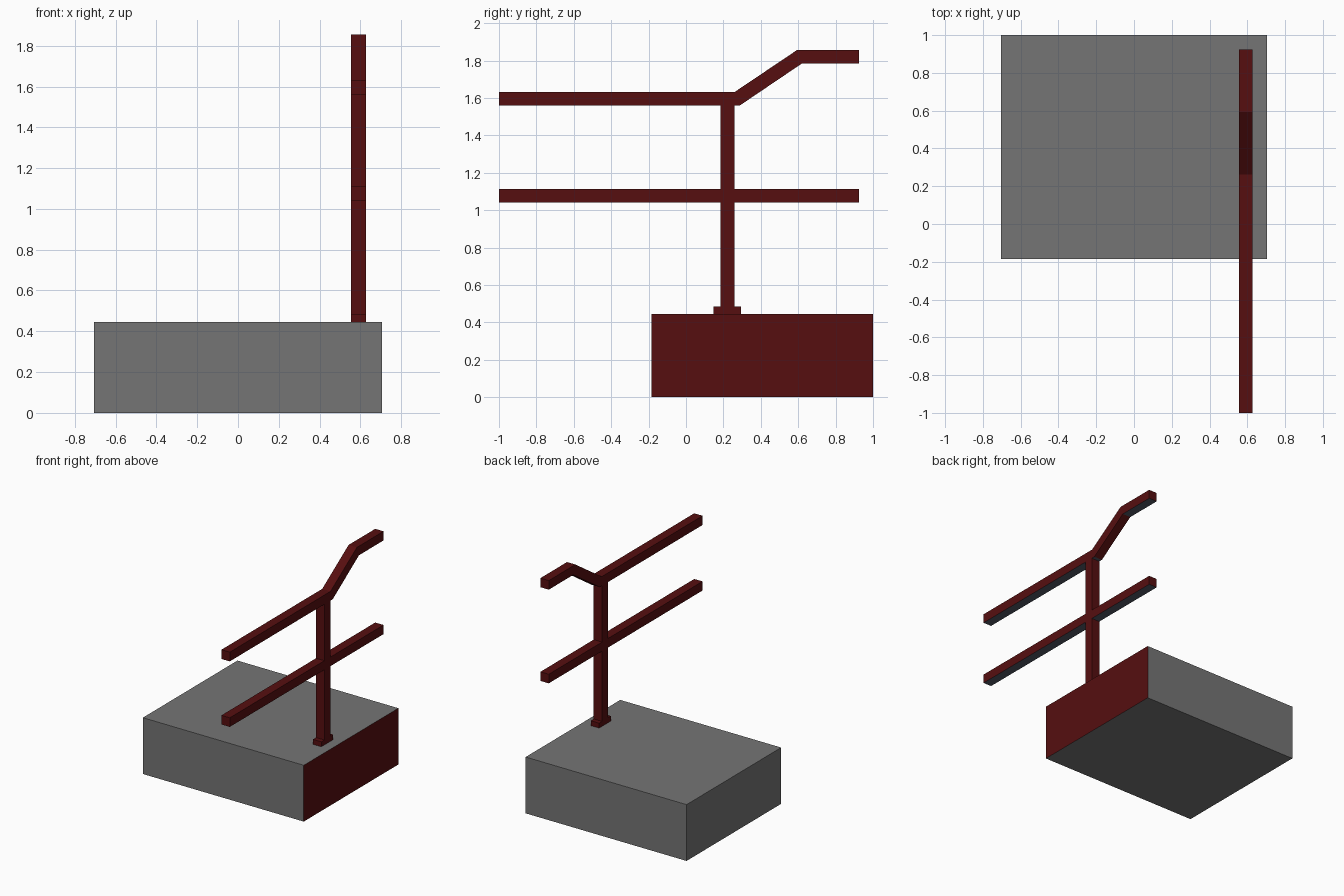
import bpy

if "Cube" in bpy.data.objects:
    bpy.data.objects.remove(bpy.data.objects["Cube"])


def material(name, rgb):
    m = bpy.data.materials.new(name)
    m.diffuse_color = (*rgb, 1)
    m.use_nodes = True
    m.node_tree.nodes["Principled BSDF"].inputs["Base Color"].default_value = m.diffuse_color
    return m


RED = material("dark red", (0.093, 0.0045, 0.005))
GREY = material("stone grey", (0.178, 0.178, 0.178))
SLATE = material("slate underside", (0.085, 0.1, 0.13))


def extrude_x(name, profile, x0, x1, mats, rule):
    """Extrude a clockwise (y, z) profile along x; colour faces by normal."""
    n = len(profile)
    verts = [(x, y, z) for x in (x0, x1) for y, z in profile]
    faces = [tuple(range(n)), tuple(range(2 * n - 1, n - 1, -1))]
    faces += [(i, i + n, (i + 1) % n + n, (i + 1) % n) for i in range(n)]
    me = bpy.data.meshes.new(name)
    me.from_pydata(verts, [], faces)
    me.update()
    for m in mats:
        me.materials.append(m)
    for p in me.polygons:
        p.material_index = int(rule(p.normal))
    ob = bpy.data.objects.new(name, me)
    bpy.context.collection.objects.link(ob)
    return ob


def rect(y0, y1, z0, z1):
    return [(y0, z0), (y0, z1), (y1, z1), (y1, z0)]


# concrete step, with a red right side
extrude_x("step_block", rect(-0.184, 1.0, 0, 0.446), -0.705, 0.705,
          [GREY, RED], lambda n: n.x > 0.9)

# railing parts, red with slate level undersides
parts = {
    "post_base": rect(0.146, 0.295, 0.446, 0.485),
    "post": rect(0.184, 0.258, 0.485, 1.6),
    "lower_rail": rect(-1.0, 0.925, 1.041, 1.113),
    "handrail": [(-1, 1.56), (-1, 1.633), (0.262, 1.633), (0.592, 1.855),
                 (0.925, 1.855), (0.925, 1.783), (0.618, 1.783), (0.288, 1.56)],
}
for name, profile in parts.items():
    extrude_x(name, profile, 0.555, 0.628, [RED, SLATE], lambda n: n.z < -0.9)
